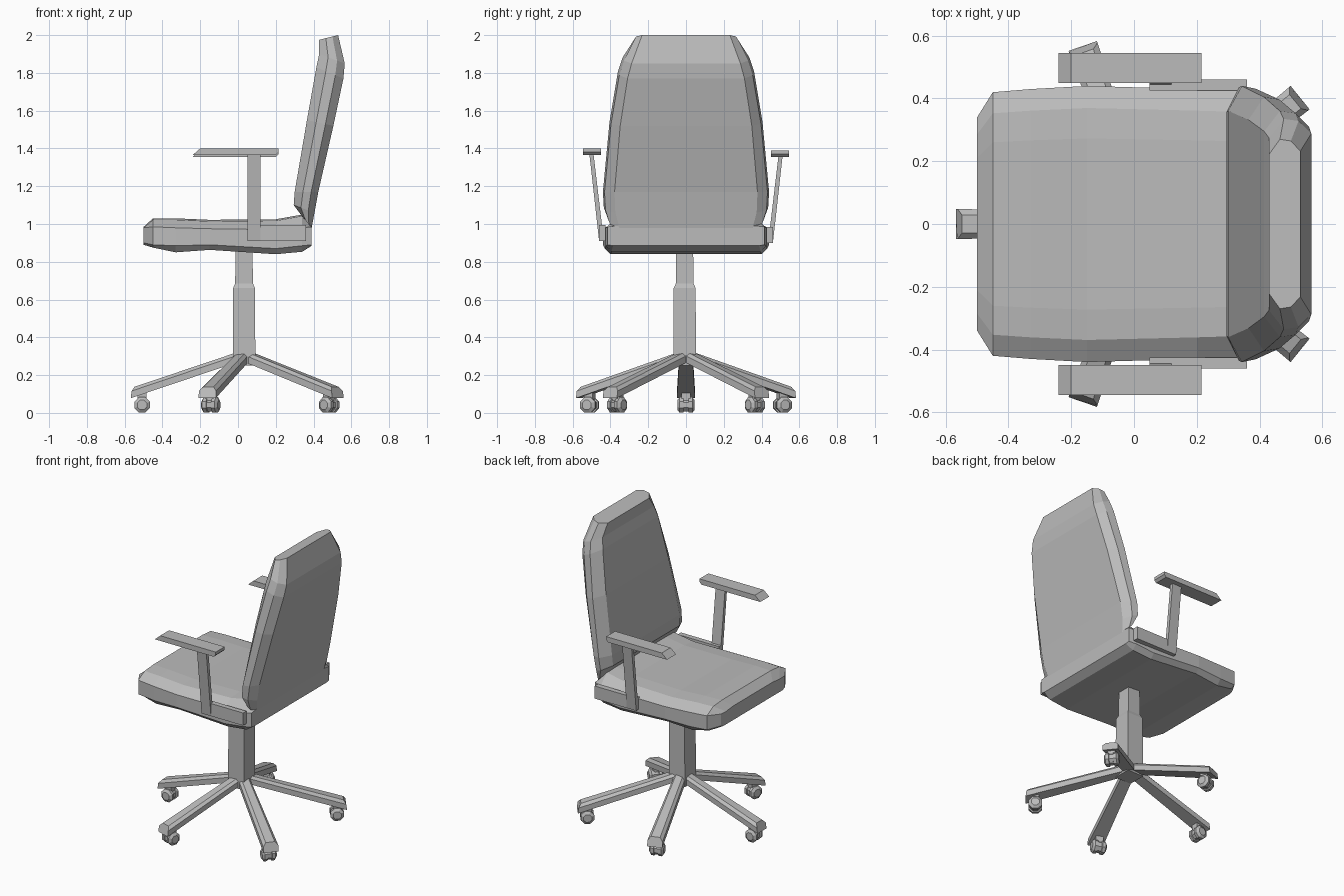
import bpy, bmesh
from math import cos, sin, pi, radians
from mathutils import Matrix, Vector

cube = bpy.data.objects.get("Cube")
if cube:
    bpy.data.objects.remove(cube, do_unlink=True)

grey = bpy.data.materials.new("plain grey")
grey.use_nodes = True
grey.diffuse_color = (0.5, 0.5, 0.5, 1)
grey.node_tree.nodes["Principled BSDF"].inputs["Base Color"].default_value = (0.5, 0.5, 0.5, 1)


def loft(name, rings, matrix=Matrix()):
    """Skin a closed solid through rings of equal point count."""
    bm = bmesh.new()
    loops = [[bm.verts.new(matrix @ Vector(p)) for p in ring] for ring in rings]
    n = len(loops[0])
    for a, b in zip(loops, loops[1:]):
        for i in range(n):
            j = (i + 1) % n
            bm.faces.new((a[i], a[j], b[j], b[i]))
    bm.faces.new(loops[0])
    bm.faces.new(loops[-1])
    bmesh.ops.recalc_face_normals(bm, faces=bm.faces)
    mesh = bpy.data.meshes.new(name)
    bm.to_mesh(mesh)
    bm.free()
    mesh.materials.append(grey)
    obj = bpy.data.objects.new(name, mesh)
    bpy.context.collection.objects.link(obj)
    return obj


def extrude_y(name, outline, y0, y1):
    """Prism from an x-z outline."""
    return loft(name, [[(x, y, z) for x, z in outline] for y in (y0, y1)])


def square(cx, cy, z, h):
    return [(cx + sx * h, cy + sy * h, z) for sx, sy in ((-1, -1), (1, -1), (1, 1), (-1, 1))]


def mirrored(half):
    """Complete a symmetric ring from its +y half."""
    return half + [(x, -y, z) for x, y, z in reversed(half)]


# Seat cushion: x, half width, top z, shoulder z, lower z, bottom z
seat = [(-0.50, 0.34, 0.985, 0.98, 0.90, 0.89),
        (-0.45, 0.42, 1.03, 0.985, 0.89, 0.875),
        (-0.33, 0.43, 1.03, 0.98, 0.885, 0.85),
        (-0.15, 0.44, 1.022, 0.975, 0.89, 0.863),
        (0.20, 0.43, 1.025, 0.97, 0.87, 0.84),
        (0.34, 0.425, 1.05, 0.98, 0.885, 0.853),
        (0.39, 0.415, 1.0, 0.985, 0.89, 0.885)]
loft("seat_cushion", [mirrored([(x, w * 0.62, top), (x, w * 0.84, top - 0.008), (x, w, hi),
                                (x, w, lo), (x, w * 0.93, bot)])
                      for x, w, top, hi, lo, bot in seat])

# Backrest: front x, front z, back x, back z, half width
back = [(0.34, 1.04, 0.39, 0.98, 0.41),
        (0.295, 1.10, 0.405, 1.06, 0.435),
        (0.30, 1.17, 0.425, 1.17, 0.44),
        (0.365, 1.55, 0.505, 1.52, 0.405),
        (0.415, 1.83, 0.558, 1.77, 0.36),
        (0.43, 1.90, 0.565, 1.85, 0.335),
        (0.43, 1.975, 0.53, 2.0, 0.27)]
loft("backrest", [mirrored([(xf, w * 0.82, zf), (xf + 0.35 * (xb - xf), w, zf + 0.35 * (zb - zf)),
                            (xf + 0.7 * (xb - xf), w * 0.98, zf + 0.7 * (zb - zf)),
                            (xb, w * 0.86, zb)])
                  for xf, zf, xb, zb, w in back])

# Arms: side bracket, outward leaning post and chamfered pad
for side, label, dz in ((1, "left", -0.005), (-1, "right", 0.005)):
    extrude_y(label + "_arm_bracket",
              [(0.05, 0.905 + dz), (0.36, 0.905 + dz), (0.36, 0.99 + dz), (0.05, 0.99 + dz)],
              side * 0.425, side * 0.46)
    loft(label + "_arm_post",
         [[(x, side * y, z + dz) for x, y in ((0.05, y0), (0.12, y0), (0.12, y1), (0.05, y1))]
          for z, y0, y1 in ((0.905, 0.435, 0.46), (1.37, 0.49, 0.512))])
    extrude_y(label + "_arm_pad",
              [(-0.24, 1.36 + dz), (0.20, 1.36 + dz), (0.215, 1.375 + dz),
               (0.215, 1.395 + dz), (-0.20, 1.395 + dz)],
              side * 0.45, side * 0.545)

# Central column with a narrower upper tube
cx, cy = 0.032, -0.007
loft("column", [square(cx, cy, z, h) for z, h in
                ((0.25, 0.06), (0.66, 0.058), (0.685, 0.047), (0.86, 0.045))])

# Five sloping legs, each with a caster
for k, angle in enumerate((180, 109, -109, 39, -39), 1):
    reach = 0.64 if abs(angle) == 39 else 0.60
    turn = Matrix.Translation((cx, 0, 0)) @ Matrix.Rotation(radians(angle), 4, "Z")
    rings = []
    for r, z, w in ((0.03, 0.27, 0.036), (reach, 0.078, 0.048)):
        rings.append(mirrored([(r - 0.02, w * 0.6, z + 0.06), (r - 0.005, w, z + 0.038), (r, w, z)]))
    loft(f"leg_{k}", rings, turn)
    hub = turn @ Matrix.Translation((reach - 0.06, 0, 0.042))
    loft(f"caster_neck_{k}", [square(0, 0, 0, 0.024), square(0, 0, 0.075, 0.024)], hub)
    loft(f"caster_wheel_{k}",
         [[(r * cos(pi * (i + 0.5) / 4), y, r * sin(pi * (i + 0.5) / 4)) for i in range(8)]
          for y, r in ((-0.046, 0.027), (-0.034, 0.0445), (-0.014, 0.0445), (-0.012, 0.037),
                       (0.012, 0.037), (0.014, 0.0445), (0.034, 0.0445), (0.046, 0.027))], hub)
